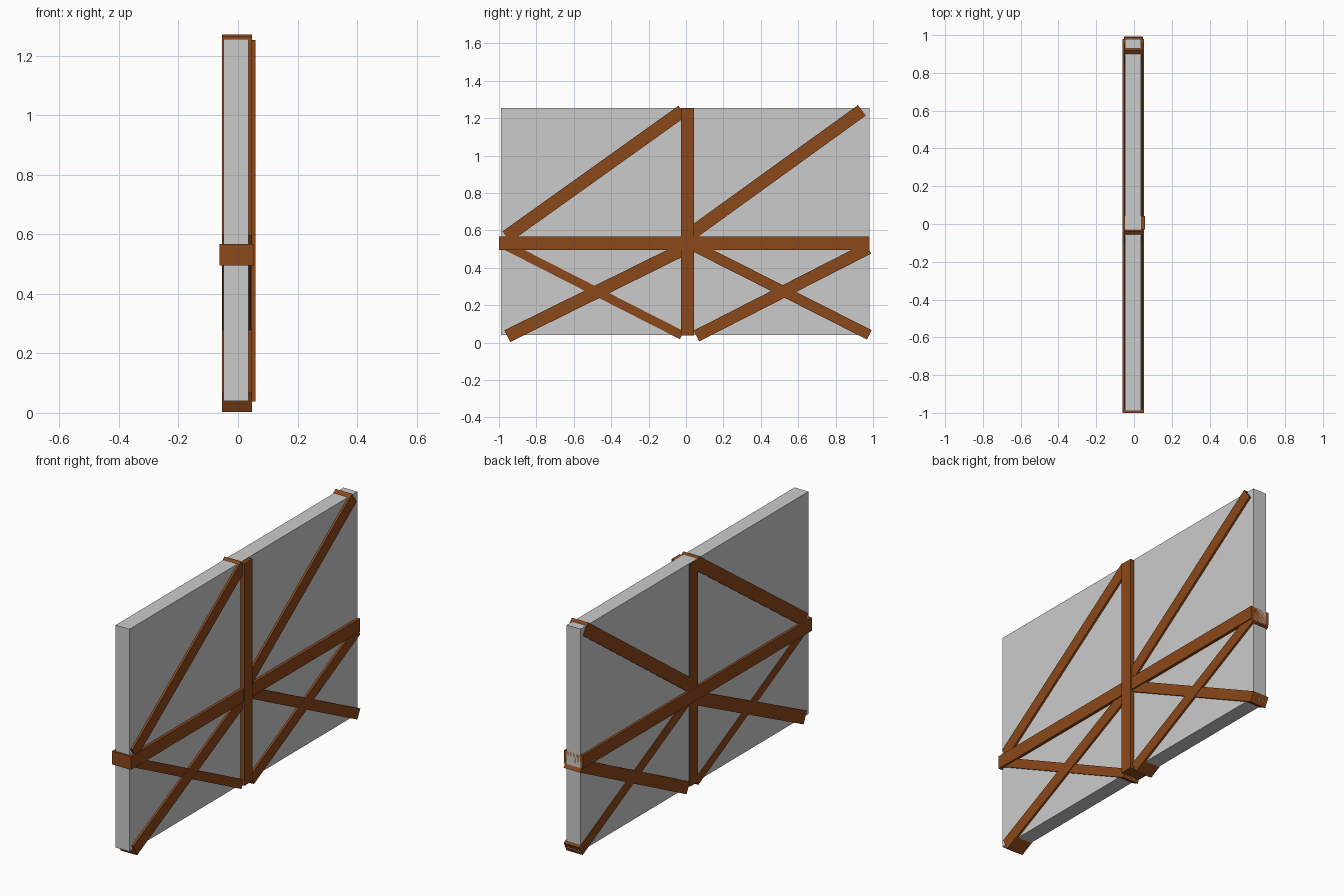
import bpy, math

if "Cube" in bpy.data.objects:
    bpy.data.objects.remove(bpy.data.objects["Cube"])

wood = bpy.data.materials.new("timber_brown")
wood.diffuse_color = (0.26, 0.065, 0.01, 1)
wood.use_nodes = True
wood.node_tree.nodes["Principled BSDF"].inputs["Base Color"].default_value = wood.diffuse_color


def box(name, x, y, z, mat=None):
    """Axis-aligned box from (min, max) ranges."""
    bpy.ops.mesh.primitive_cube_add(size=1, location=[sum(r) / 2 for r in (x, y, z)])
    ob = bpy.context.object
    ob.name = name
    ob.scale = [r[1] - r[0] for r in (x, y, z)]
    if mat:
        ob.data.materials.append(mat)
    return ob


def brace(name, start, end, width, x=(-0.053, 0.047)):
    """Beam through the wall between two (y, z) centreline points."""
    dy, dz = end[0] - start[0], end[1] - start[1]
    length = math.hypot(dy, dz)
    cy, cz = (start[0] + end[0]) / 2, (start[1] + end[1]) / 2
    ob = box(name, x, (cy - length / 2, cy + length / 2),
             (cz - width / 2, cz + width / 2), wood)
    ob.rotation_euler.x = math.atan2(dz, dy)


# Plaster wall panel
box("wall_panel", (-0.048, 0.036), (-0.99, 0.98), (0.04, 1.256))

# Straight timbers
box("centre_post", (-0.054, 0.058), (-0.028, 0.042), (0.038, 1.253), wood)
box("cross_rail", (-0.062, 0.052), (-1.0, 0.98), (0.495, 0.567), wood)

# Upper diagonal braces
brace("upper_brace_left", (-0.96, 0.567), (-0.02, 1.238), 0.07)
brace("upper_brace_right", (0.005, 0.567), (0.94, 1.242), 0.07)

# Lower crossed braces
brace("lower_rising_left", (-0.955, 0.035), (-0.02, 0.497), 0.07)
brace("lower_rising_right", (0.056, 0.036), (0.975, 0.505), 0.065)
brace("lower_falling_left", (-0.965, 0.52), (-0.022, 0.04), 0.048, (-0.052, 0.043))
brace("lower_falling_right", (0.045, 0.515), (0.98, 0.042), 0.056, (-0.052, 0.045))
